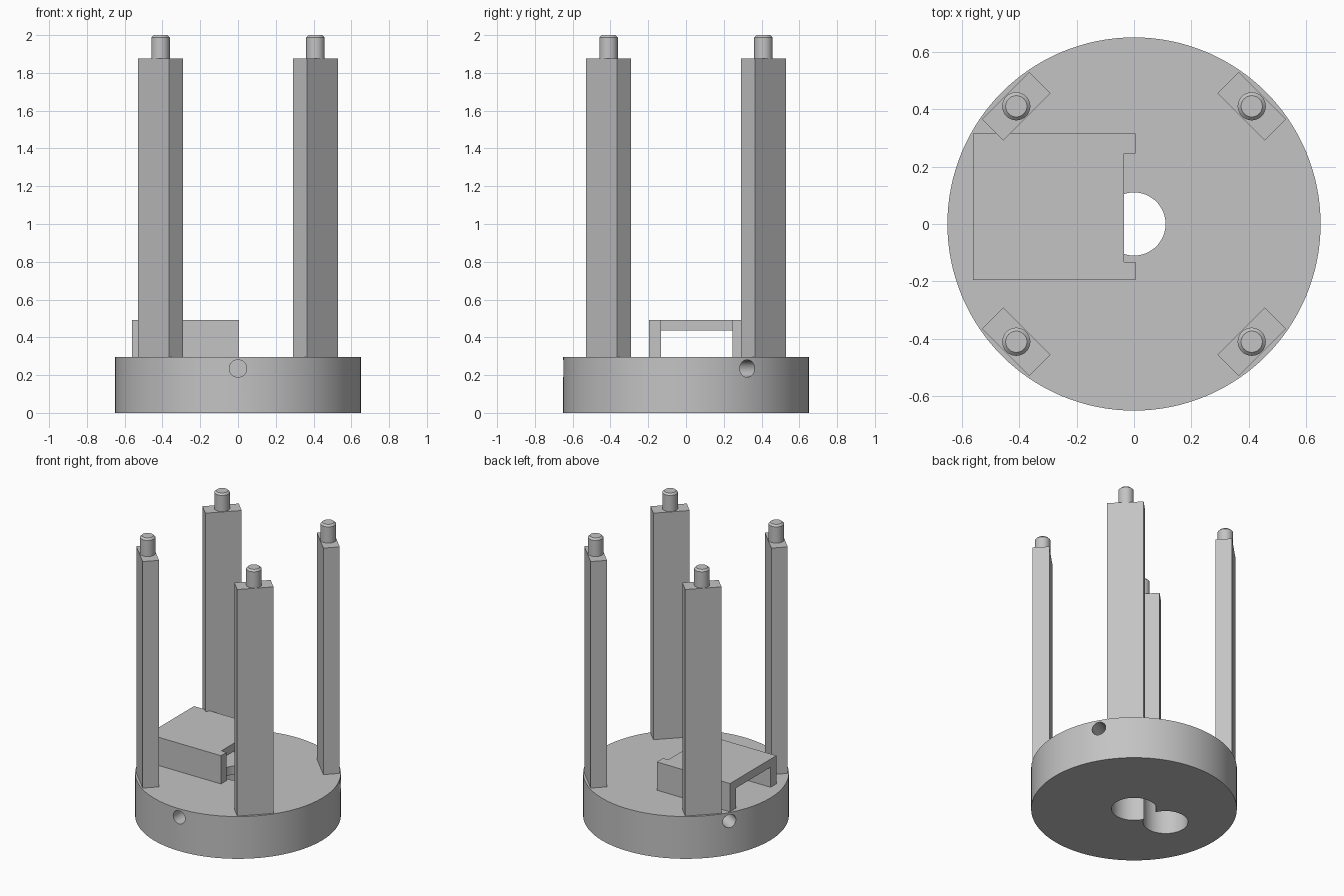
import bpy
import bmesh
from math import radians, cos, sin, pi
from mathutils import Matrix

cube = bpy.data.objects.get("Cube")
if cube:
    bpy.data.objects.remove(cube, do_unlink=True)

grey = bpy.data.materials.new("light grey")
grey.use_nodes = True
COLOR = (0.55, 0.55, 0.55, 1)
grey.diffuse_color = COLOR
grey.node_tree.nodes["Principled BSDF"].inputs["Base Color"].default_value = COLOR

BASE_R, BASE_TOP, POST_TOP = 0.65, 0.295, 1.875


def finish(name, bm):
    mesh = bpy.data.meshes.new(name)
    bm.to_mesh(mesh)
    bm.free()
    mesh.materials.append(grey)
    obj = bpy.data.objects.new(name, mesh)
    bpy.context.collection.objects.link(obj)
    return obj


def box(name, low, high, matrix=Matrix()):
    bm = bmesh.new()
    size = [b - a for a, b in zip(low, high)]
    mid = [(a + b) / 2 for a, b in zip(low, high)]
    place = matrix @ Matrix.Translation(mid) @ Matrix.Diagonal((*size, 1))
    bmesh.ops.create_cube(bm, size=1, matrix=place)
    return finish(name, bm)


def cylinder(name, radius, z0, z1, matrix=Matrix(), segments=64, chamfer=0):
    bm = bmesh.new()
    place = matrix @ Matrix.Translation((0, 0, (z0 + z1) / 2))
    bmesh.ops.create_cone(bm, cap_ends=True, segments=segments, radius1=radius,
                          radius2=radius, depth=z1 - z0, matrix=place)
    if chamfer:
        rim = [e for e in bm.edges if all(v.co.z > z1 - 0.001 for v in e.verts)]
        bmesh.ops.bevel(bm, geom=rim, offset=chamfer, segments=1, affect='EDGES')
    return finish(name, bm)


def activate(obj):
    bpy.ops.object.select_all(action='DESELECT')
    obj.select_set(True)
    bpy.context.view_layer.objects.active = obj


def cut(target, cutter):
    cutter.hide_render = True
    activate(target)
    mod = target.modifiers.new("cut", 'BOOLEAN')
    mod.operation = 'DIFFERENCE'
    mod.solver = 'EXACT'
    mod.object = cutter
    bpy.ops.object.modifier_apply(modifier=mod.name)
    bpy.data.objects.remove(cutter, do_unlink=True)


def smooth(obj):
    activate(obj)
    bpy.ops.object.shade_smooth_by_angle(angle=radians(30))


# Round base with a stepped centre bore and an overlapping blind recess below
base = cylinder("base", BASE_R, 0, BASE_TOP, segments=128)
cut(base, cylinder("bore_cutter", 0.11, -0.1, 0.5))
for x in (0, -0.26):
    cut(base, cylinder("recess_cutter", 0.142, -0.1, 0.235, Matrix.Translation((x, 0, 0))))

# Three radial screw holes in the rim
for angle in (-90, 30, 150):
    aim = (Matrix.Translation((0, 0, 0.235)) @ Matrix.Rotation(radians(angle), 4, 'Z')
           @ Matrix.Rotation(pi / 2, 4, 'Y'))
    cut(base, cylinder("screw_hole_cutter", 0.046, 0.43, 0.8, aim, segments=32))
smooth(base)

# Four upright posts set tangent to the rim, each with a chamfered peg
for i, side in enumerate(("back_left", "back_right", "front_right", "front_left")):
    angle = pi / 4 + i * pi / 2
    spot = Matrix.Rotation(angle, 4, 'Z') @ Matrix.Translation((0.58, 0, 0))
    box(side + "_post", (-0.0525, -0.1165, BASE_TOP), (0.0525, 0.1165, POST_TOP), spot)
    peg = cylinder(side + "_peg", 0.049, POST_TOP, 2.0, spot, segments=48, chamfer=0.012)
    smooth(peg)

# Bridge-shaped cover: open tunnel beneath, roof set back at the inner end
cover = box("cover", (-0.56, -0.195, BASE_TOP), (0.005, 0.315, 0.492))
cut(cover, box("tunnel_cutter", (-0.7, -0.133, 0.2), (0.1, 0.246, 0.435)))
cut(cover, box("notch_cutter", (-0.035, -0.133, 0.2), (0.1, 0.246, 0.6)))
